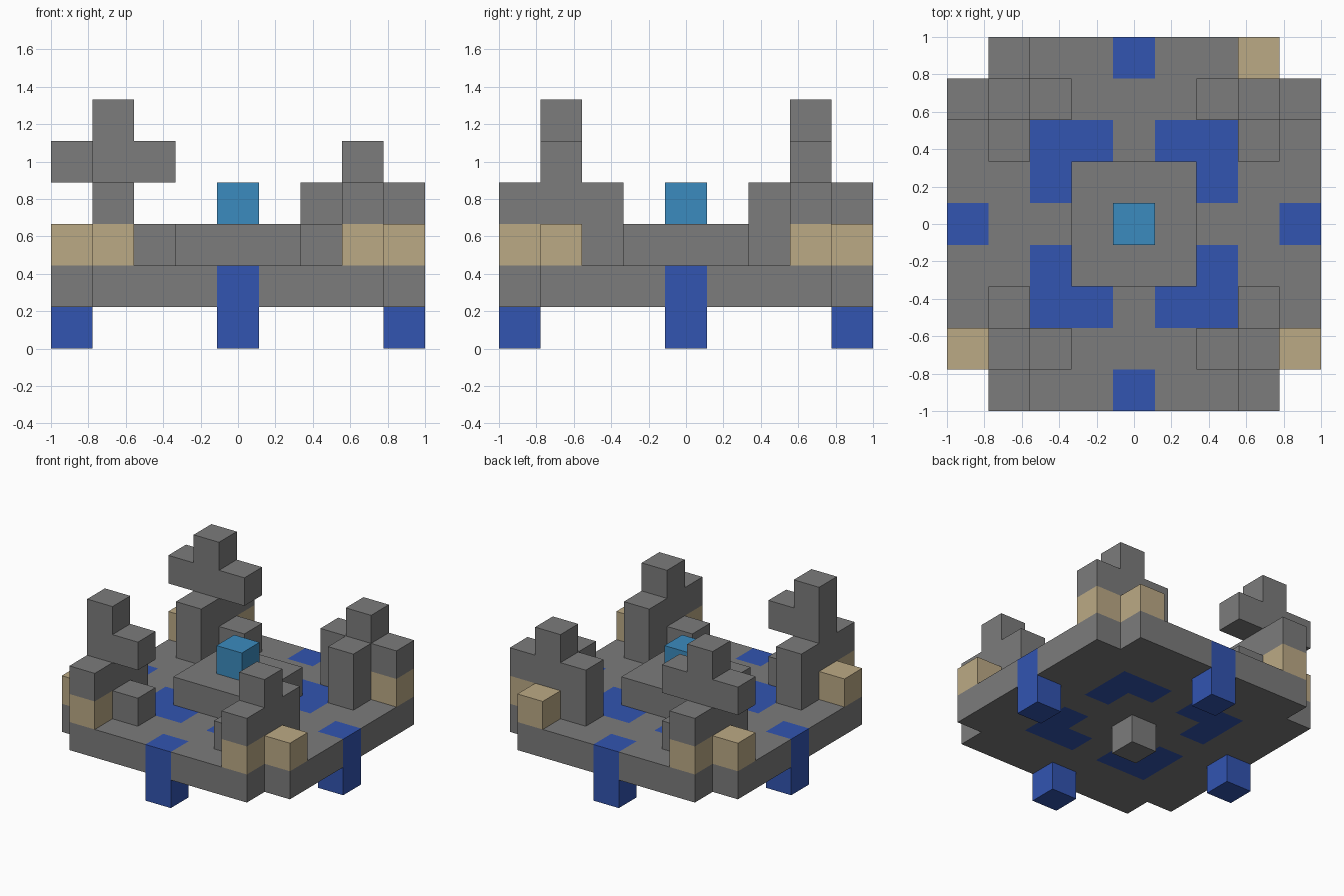
import bpy
import bmesh
from mathutils import Vector

cube = bpy.data.objects.get("Cube")
if cube:
    bpy.data.objects.remove(cube, do_unlink=True)

UNIT = 2 / 9  # edge of one block


def material(name, rgb):
    m = bpy.data.materials.new(name)
    m.use_nodes = True
    m.diffuse_color = (*rgb, 1)
    bsdf = m.node_tree.nodes["Principled BSDF"]
    bsdf.inputs["Base Color"].default_value = (*rgb, 1)
    bsdf.inputs["Roughness"].default_value = 0.9
    return m


stone = material("stone grey", (0.2, 0.2, 0.2))
sand = material("sand", (0.5, 0.4, 0.235))
blue = material("deep blue", (0.032, 0.089, 0.44))
teal = material("bright cyan", (0.044, 0.26, 0.52))

parts = []  # (name, material, blocks)


def part(name, mat, blocks):
    parts.append((name, mat, set(blocks)))


def column(x, y, low, high):
    return [(x, y, z) for z in range(low, high + 1)]


# Blue feet at the middle of each side, reaching through the deck
for name, x, y in (("front", 0, -4), ("back", 0, 4), ("left", 4, 0), ("right", -4, 0)):
    part(name + "_foot", blue, column(x, y, 0, 1))

# Blue corner-shaped inlays in the deck
inlays = [(sx * a, sy * b, 1) for sx in (-1, 1) for sy in (-1, 1)
          for a, b in ((2, 2), (1, 2), (2, 1))]
part("deck_inlays", blue, inlays)

# Deck with notched corners
span = range(-4, 5)
part("deck", stone, [(x, y, 1) for x in span for y in span
                     if abs(x) + abs(y) < 8 and (x, y, 1) not in inlays
                     and (abs(x), abs(y)) not in ((0, 4), (4, 0))])

# Centre: block below, dais above and glowing block on top
part("underside_block", stone, [(0, 0, 0)])
part("dais", stone, [(x, y, 2) for x in (-1, 0, 1) for y in (-1, 0, 1)])
part("centre_gem", teal, [(0, 0, 3)])

# Corner towers: shared lower walls, then ruined tops that differ
tops = {
    "front_left": (3, -3, [(3, -4, 3), (3, -3, 4)]),
    "front_right": (-3, -3, [(-3, -4, 3), (-3, -3, 4), (-3, -3, 5), (-2, -3, 4)]),
    "back_left": (3, 3, [(4, 3, 3), (2, 3, 3), (3, 3, 4)]),
    "back_right": (-3, 3, [(-3, 4, 3), (-3, 3, 4), (-3, 3, 5),
                           (-4, 3, 4), (-2, 3, 4)]),
}
for name, (x, y, top) in tops.items():
    sx, sy = x // 3, y // 3
    part(name + "_sand_base", sand, [(x + sx, y, 2), (x, y + sy, 2)])
    walls = column(x, y, 2, 3) + column(x, y - sy, 2, 3) + [(x - sx, y, 2)]
    part(name + "_tower", stone, walls + top)

# Mesh each part from its exposed block faces
occupied = set().union(*(blocks for _, _, blocks in parts))
directions = [Vector(d) for d in ((1, 0, 0), (-1, 0, 0), (0, 1, 0),
                                  (0, -1, 0), (0, 0, 1), (0, 0, -1))]


def build(name, mat, blocks):
    bm = bmesh.new()
    for block in sorted(blocks):
        centre = Vector(block) + Vector((0, 0, 0.5))
        for n in directions:
            if tuple(int(c) for c in Vector(block) + n) in occupied:
                continue
            u = Vector((n.y, n.z, n.x))
            v = n.cross(u)
            corners = [centre + (n + u * a + v * b) / 2
                       for a, b in ((-1, -1), (1, -1), (1, 1), (-1, 1))]
            bm.faces.new([bm.verts.new(c * UNIT) for c in corners])
    bmesh.ops.remove_doubles(bm, verts=bm.verts[:], dist=0.001)
    # merge flat neighbouring faces
    bmesh.ops.dissolve_limit(bm, angle_limit=0.01, verts=bm.verts[:], edges=bm.edges[:])
    mesh = bpy.data.meshes.new(name)
    bm.to_mesh(mesh)
    bm.free()
    mesh.materials.append(mat)
    bpy.context.collection.objects.link(bpy.data.objects.new(name, mesh))


for entry in parts:
    build(*entry)
